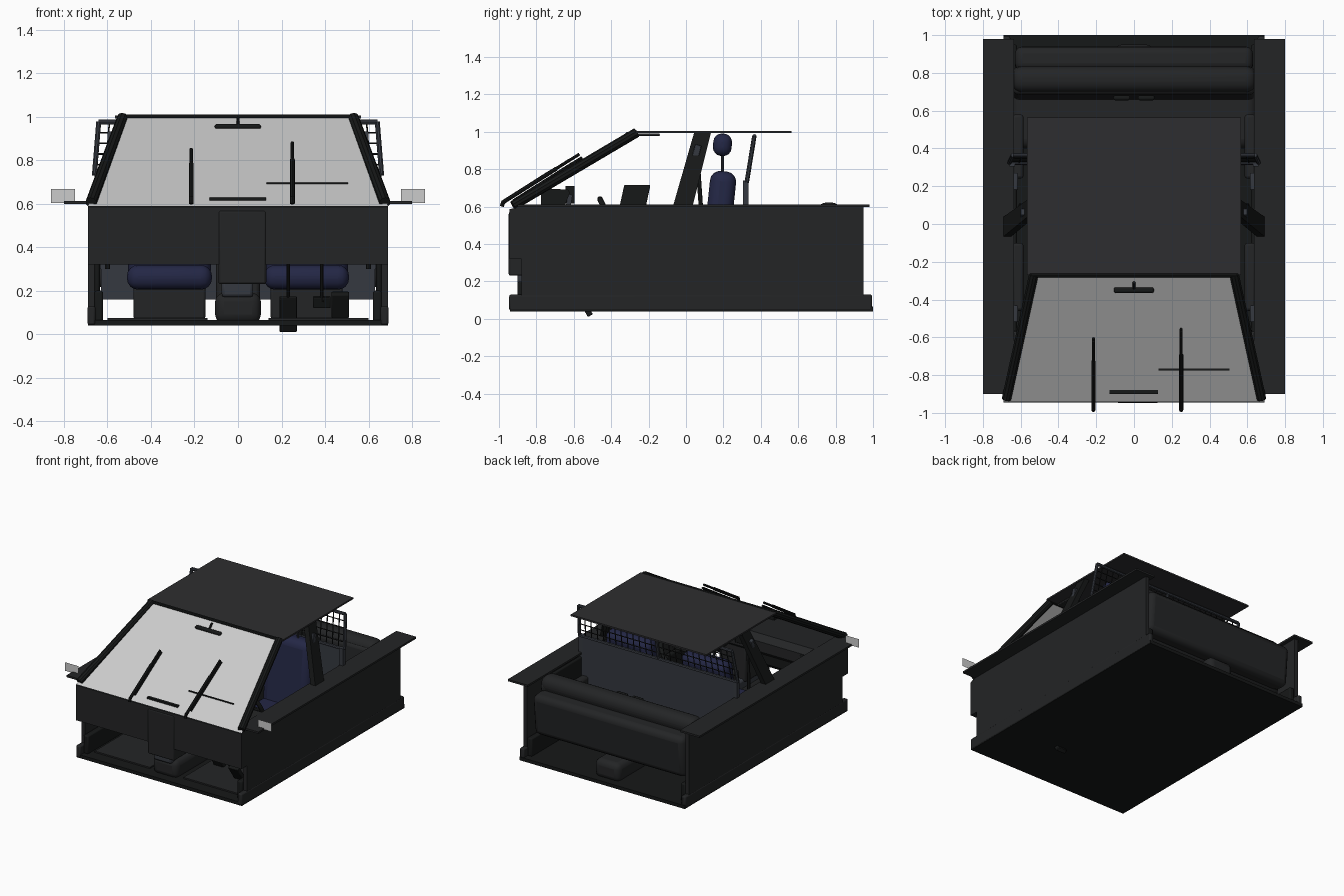
import bpy, bmesh, math
from mathutils import Vector, Matrix

if "Cube" in bpy.data.objects:
    bpy.data.objects.remove(bpy.data.objects["Cube"])


def material(name, rgb):
    m = bpy.data.materials.new(name)
    m.diffuse_color = (*rgb, 1)
    m.use_nodes = True
    m.node_tree.nodes["Principled BSDF"].inputs["Base Color"].default_value = m.diffuse_color
    return m


BLACK = material("black_plastic", (0.008, 0.009, 0.009))
TRIM = material("dark_trim", (0.017, 0.018, 0.019))
ROOF = material("roof_cloth", (0.027, 0.027, 0.029))
NAVY = material("navy_cloth", (0.017, 0.020, 0.06))
STEEL = material("steel_grey", (0.035, 0.04, 0.05))
GLASS = None


def finish(name, bm, mat, bevel=0, seg=2):
    bmesh.ops.recalc_face_normals(bm, faces=bm.faces)
    me = bpy.data.meshes.new(name)
    bm.to_mesh(me)
    bm.free()
    ob = bpy.data.objects.new(name, me)
    bpy.context.collection.objects.link(ob)
    if mat:
        me.materials.append(mat)
    if bevel:
        b = ob.modifiers.new("bevel", 'BEVEL')
        b.width, b.segments = bevel, seg
        bpy.ops.object.select_all(action='DESELECT')
        ob.select_set(True)
        bpy.context.view_layer.objects.active = ob
        bpy.ops.object.shade_smooth_by_angle(angle=math.radians(40))
    return ob


def box(name, x, y, z, mat=TRIM, bevel=0, seg=2, tilt=0, turn=0):
    """Box from three (low, high) ranges; tilt about x, turn about z."""
    bm = bmesh.new()
    c = [(a + b) / 2 for a, b in (x, y, z)]
    s = [b - a for a, b in (x, y, z)]
    bmesh.ops.create_cube(bm, size=1, matrix=Matrix.Diagonal((*s, 1)))
    ob = finish(name, bm, mat, bevel, seg)
    ob.location = c
    ob.rotation_euler = (math.radians(tilt), 0, math.radians(turn))
    return ob


def both(name, x, y, z, **kw):
    """The same box on the right and the left."""
    box(name + "_right", x, y, z, **kw)
    box(name + "_left", (-x[1], -x[0]), y, z, **kw)


def plate(name, pts, mat):
    bm = bmesh.new()
    bm.faces.new([bm.verts.new(p) for p in pts])
    return finish(name, bm, mat)


def extrude_x(name, prof, x0, x1, mat, bevel=0):
    """Extrude a (y, z) profile along x."""
    bm = bmesh.new()
    f = bm.faces.new([bm.verts.new((x0, y, z)) for y, z in prof])
    r = bmesh.ops.extrude_face_region(bm, geom=[f])
    bmesh.ops.translate(bm, vec=(x1 - x0, 0, 0),
                        verts=[v for v in r["geom"] if isinstance(v, bmesh.types.BMVert)])
    return finish(name, bm, mat, bevel)


def rods(name, pairs, r, mat=BLACK, sides=8):
    """Round bars between pairs of points, as one object."""
    bm = bmesh.new()
    for a, b in pairs:
        a, b = Vector(a), Vector(b)
        rot = (b - a).to_track_quat('Z', 'Y').to_matrix().to_4x4()
        bmesh.ops.create_cone(bm, cap_ends=True, segments=sides, radius1=r, radius2=r,
                              depth=(b - a).length, matrix=Matrix.Translation((a + b) / 2) @ rot)
    return finish(name, bm, mat)


# Floor, sills and centre tunnel
box("floor", (-.69, .69), (-.94, 1.0), (.04, .065), BLACK)
both("sill", (.655, .692), (-.945, .995), (.042, .13), mat=TRIM, bevel=.01)
both("sill_kick_panel", (.62, .66), (-.9, .95), (.06, .2), mat=BLACK, bevel=.01)
box("tunnel", (-.105, .105), (-.88, .95), (.05, .19), TRIM, .04, 3)
both("floor_mat", (.14, .6), (-.85, -.4), (.065, .075), mat=TRIM)

# Side walls with inner door panels, arm rests and window ledges
both("side_wall", (.66, .69), (-.88, .95), (.12, .6), mat=TRIM)
both("window_ledge", (.635, .80), (-.9, .98), (.598, .612), mat=TRIM)
for i, (a, b) in enumerate([(-.58, -.02), (.12, .66)]):
    both(f"door_panel_{i}", (.635, .66), (a, b), (.14, .58), mat=BLACK, bevel=.01)
    both(f"arm_rest_{i}", (.585, .645), (a + .12, b - .08), (.38, .44), mat=TRIM, bevel=.015)
    both(f"door_handle_{i}", (.615, .64), (a + .06, a + .15), (.49, .52), mat=STEEL, bevel=.006)

# Dashboard
dash = [(-.945, .32), (-.945, .585), (-.90, .597), (-.62, .61), (-.57, .575),
        (-.57, .50), (-.64, .40), (-.72, .32)]
extrude_x("dashboard", dash, -.69, .69, TRIM)
box("centre_stack", (-.09, .13), (-.948, -.58), (.23, .57), TRIM, .01)
box("stack_lower", (-.075, .07), (-.90, -.5), (.17, .25), STEEL, .015)
box("glove_box", (-.56, -.16), (-.66, -.585), (.40, .52), BLACK, .015)
hood = [(-.775, .60), (-.775, .698), (-.63, .69), (-.62, .675), (-.65, .60)]
extrude_x("instrument_hood", hood, .13, .505, BLACK)
box("instrument_face", (.16, .475), (-.64, -.615), (.56, .665), STEEL, tilt=-10)
box("radar_unit", (.02, .11), (-.645, -.595), (.615, .71), BLACK, .006)
box("defrost_vent", (-.13, .128), (-.90, -.865), (.60, .628), BLACK)
for x in (-.6, -.06, .09, .58):
    box("air_vent", (x - .045, x + .045), (-.585, -.56), (.52, .57), BLACK, .006)

# Steering wheel, column and pedals
wheel_c = Vector((.31, -.39, .49))
tilt = Matrix.Rotation(math.radians(-65), 4, 'X')
bpy.ops.mesh.primitive_torus_add(major_radius=.165, minor_radius=.015, major_segments=32,
                                 minor_segments=8, location=wheel_c,
                                 rotation=(math.radians(-65), 0, 0))
wheel = bpy.context.object
wheel.name = "steering_wheel"
wheel.data.materials.append(BLACK)
bpy.ops.object.shade_smooth()
spokes = [(-.16, 0, 0), (.16, 0, 0), (0, -.16, 0)]
rods("wheel_spokes", [(wheel_c, wheel_c + tilt @ Vector(p)) for p in spokes], .014)
rods("steering_column", [(wheel_c, (.31, -.68, .36))], .04, TRIM, 12)
box("wheel_hub", (.25, .37), (-.415, -.37), (.44, .54), TRIM, .015, tilt=25)
box("throttle_pedal", (.19, .27), (-.57, -.54), (.005, .18), BLACK, .004, tilt=30)
box("brake_pedal", (.345, .425), (-.62, -.60), (.12, .175), BLACK, .004, tilt=25)
box("foot_rest", (.43, .51), (-.70, -.67), (.07, .2), BLACK, .004, tilt=35)
rods("pedal_arms", [((.23, -.58, .15), (.23, -.68, .36)), ((.385, -.62, .15), (.385, -.68, .36))], .008)

# Equipment console and mobile computer between the seats
box("console", (-.1, .1), (-.5, .2), (.15, .36), TRIM, .015)
rods("computer_stand", [((0, -.27, .34), (0, -.27, .62))], .02, BLACK, 12)
extrude_x("mobile_computer", [(-.355, .60), (-.33, .715), (-.19, .715), (-.215, .60)],
          -.1, .1, BLACK, .005)

# Front seats
for s in (-1, 1):
    cx = .315 * s
    side = "left" if s > 0 else "right"
    box("seat_base_" + side, (cx - .165, cx + .165), (-.28, .16), (.07, .22), TRIM, .01)
    box("seat_cushion_" + side, (cx - .195, cx + .195), (-.36, .2), (.205, .318), NAVY, .05, 4)
    box("seat_back_" + side, (cx - .19, cx + .19), (.105, .245), (.24, .79), NAVY, .055, 4, tilt=-6)
    box("head_rest_" + side, (cx - .12, cx + .12), (.145, .245), (.87, .99), NAVY, .045, 4, tilt=-4)
    rods("head_rest_posts_" + side,
         [((cx + d, .195, .76), (cx + d, .195, .9)) for d in (-.05, .05)], .007, STEEL)

# Rear bench with its rounded top and back shell
box("rear_cushion", (-.65, .65), (.40, .82), (.205, .32), TRIM, .05, 4)
box("rear_seat_back", (-.64, .64), (.67, .82), (.26, .58), TRIM, .03, 3, tilt=-6)
box("rear_back_roll", (-.65, .65), (.695, .835), (.49, .622), TRIM, .06, 5)
box("rear_shell", (-.63, .63), (.80, .93), (.22, .53), TRIM, .04, 3, tilt=-5)
both("rear_lap_panel", (.02, .11), (.655, .68), (.53, .59), mat=BLACK, bevel=.01)

# Prisoner partition: solid lower panel, frame, wire grid
box("partition_panel", (-.63, .63), (.315, .33), (.16, .73), STEEL, tilt=-1)
both("partition_post", (.63, .66), (.305, .335), (.3, .74), mat=STEEL)


def grid_pt(x, t):
    return (x * (1 - .03 * t), .325 + .04 * t, .73 + .245 * t)


frame = [(grid_pt(-.66, t), grid_pt(.66, t)) for t in (0, 1)]
frame += [(grid_pt(x, 0), grid_pt(x, 1)) for x in (-.66, 0, .66)]
rods("partition_frame", frame, .012, STEEL)
wires = [(grid_pt(-.66, i / 5), grid_pt(.66, i / 5)) for i in range(1, 5)]
wires += [(grid_pt(-.66 + 1.32 * i / 26, 0), grid_pt(-.66 + 1.32 * i / 26, 1)) for i in range(1, 26)]
rods("partition_wires", wires, .004, BLACK, 4)

# Windscreen, roof lining and pillars
plate("windscreen", [(-.69, -.94, .59), (.69, -.94, .59), (.525, -.27, 1.0), (-.525, -.27, 1.0)], GLASS)
box("roof", (-.566, .566), (-.27, .565), (.992, 1.004), ROOF)
rods("roof_front_rail", [((-.55, -.272, .998), (.55, -.272, .998))], .012, BLACK)
both("sun_visor", (.06, .48), (-.26, -.14), (.976, .99), mat=TRIM, bevel=.005)
for s in (-1, 1):
    side = "left" if s > 0 else "right"
    rods("front_pillar_" + side, [((.675 * s, -.925, .605), (.53 * s, -.265, .995))], .026, BLACK, 10)
    pillar = extrude_x("middle_pillar_" + side, [(-.07, .6), (.035, .6), (.135, 1.0), (.045, 1.0)],
                       .655 * s, .695 * s, BLACK)
    for v in pillar.data.vertices:
        if v.co.z > .9:
            v.co.x -= .14 * s
    box("belt_anchor_" + side, tuple(sorted((.55 * s, .60 * s))), (.04, .075), (.86, .93), STEEL,
        .004, tilt=-14)
    rods("belt_" + side, [((.56 * s, .06, .88), (.60 * s, .1, .3))], .012, BLACK, 6)

# Interior mirror
rods("mirror_stem", [((0, -.31, .995), (0, -.35, .95))], .008)
box("interior_mirror", (-.107, .105), (-.365, -.335), (.942, .966), BLACK, .01, 3)

# Wipers
for x, y, z in ((-.215, -.62, .85), (.25, -.57, .88)):
    a, b = Vector((x, -.975, .625)), Vector((x, y, z))
    rods("wiper_arm", [(a, b.lerp(a, .3)), ((x, -.985, .60), (x, -.975, .63))], .011)
    off = Vector((0, .015, -.018))
    rods("wiper_blade", [(a.lerp(b, .1) + off, b + off), (b.lerp(a, .4), b)], .008)

# Door mirror glasses
for s in (-1, 1):
    plate("door_mirror", [(.75 * s, -.83, .603), (.86 * s, -.83, .603),
                          (.86 * s, -.83, .667), (.75 * s, -.83, .667)], GLASS)
